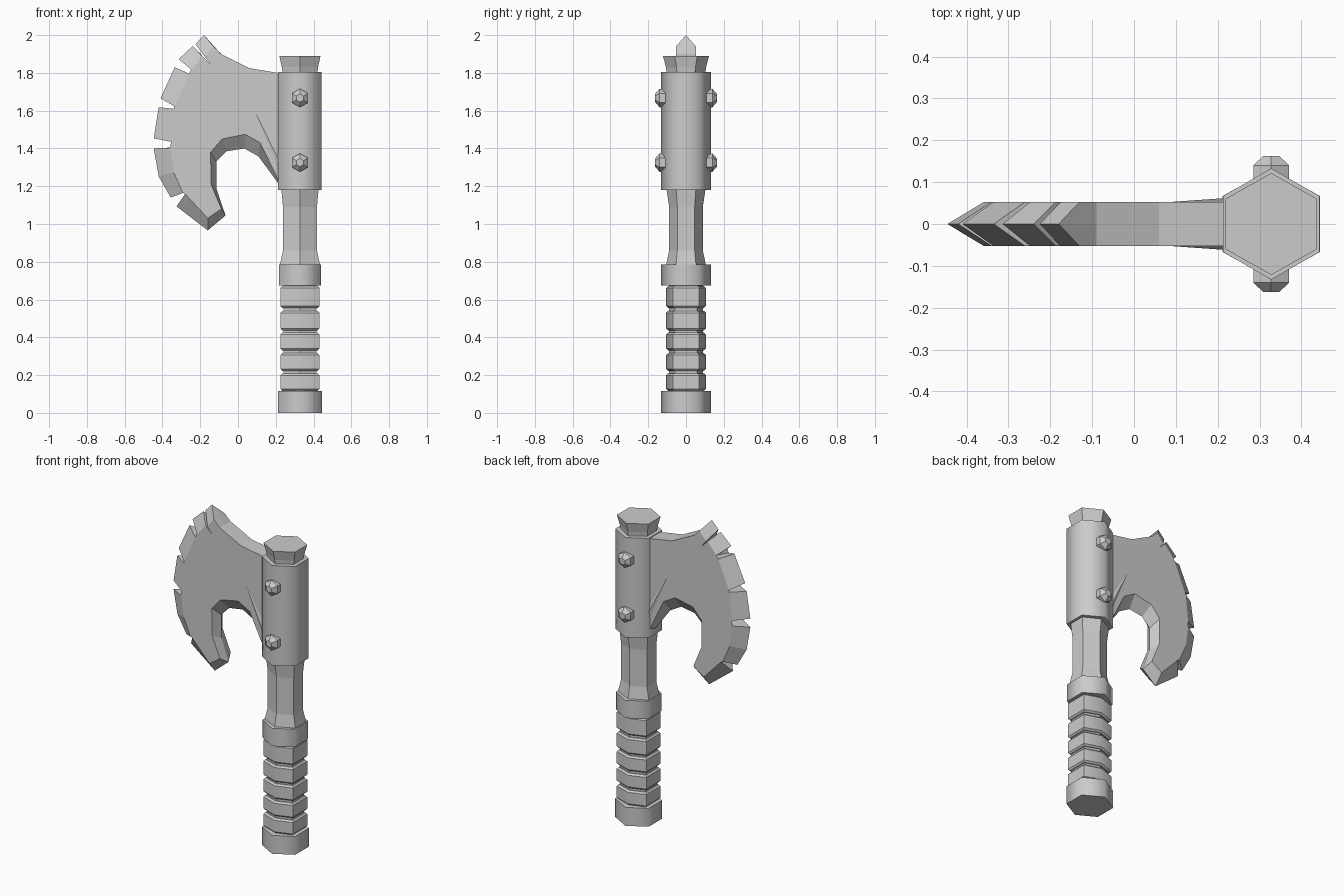
import bpy, bmesh, math

if "Cube" in bpy.data.objects:
    bpy.data.objects.remove(bpy.data.objects["Cube"])

CX = 0.328  # handle axis


def finish(name, bm, smooth=None):
    bmesh.ops.recalc_face_normals(bm, faces=bm.faces)
    me = bpy.data.meshes.new(name)
    bm.to_mesh(me)
    bm.free()
    ob = bpy.data.objects.new(name, me)
    bpy.context.collection.objects.link(ob)
    if smooth:
        bpy.ops.object.select_all(action='DESELECT')
        ob.select_set(True)
        bpy.context.view_layer.objects.active = ob
        bpy.ops.object.shade_smooth_by_angle(angle=math.radians(smooth))
    return ob


def loft(name, rings, smooth=None):
    """Hexagonal loft along z; ring = (z, half x, half y, half width of x flats)."""
    bm = bmesh.new()
    loops = []
    for z, hx, hy, f in rings:
        pts = [(hx, -f), (hx, f), (0, hy), (-hx, f), (-hx, -f), (0, -hy)]
        loops.append([bm.verts.new((CX + x, y, z)) for x, y in pts])
    for a, b in zip(loops, loops[1:]):
        for i in range(6):
            j = (i + 1) % 6
            bm.faces.new((a[i], a[j], b[j], b[i]))
    bm.faces.new(loops[0])
    bm.faces.new(loops[-1])
    return finish(name, bm, smooth)


# Handle fittings
loft("pommel", [(0, .116, .132, .067), (.115, .116, .132, .067)], 65)
loft("collar", [(.674, .112, .132, .066), (.785, .112, .132, .066)], 65)
loft("socket_sleeve", [(1.18, .115, .133, .067), (1.805, .115, .133, .067)], 65)
loft("shaft", [(.78, .107, .106, .053), (.86, .09, .089, .046),
               (1.09, .09, .089, .046), (1.20, .1, .106, .053)])
loft("top_cap", [(1.80, .092, .103, .048), (1.83, .096, .106, .05), (1.89, .109, .122, .06)])

# Grip core and wrapped bands
loft("grip_core", [(.1, .088, .09, .058), (.68, .088, .09, .058)])
for n, (a, b) in enumerate([(.117, .209), (.223, .316), (.331, .425), (.437, .54), (.555, .672)]):
    loft(f"grip_band_{n + 1}", [(a, .094, .095, .063), (a + .01, .103, .105, .07),
                                (b - .01, .103, .105, .07), (b, .094, .095, .063)], 40)

# Rivets on both sides of the sleeve
for side in (-1, 1):
    for z in (1.325, 1.667):
        bm = bmesh.new()
        loops = []
        for y, r in ((.08, .049), (.14, .049), (.163, .022)):
            loops.append([bm.verts.new((CX + r * math.sin(k * math.pi / 3), side * y,
                                        z + r * math.cos(k * math.pi / 3))) for k in range(6)])
        for a, b in zip(loops, loops[1:]):
            for i in range(6):
                bm.faces.new((a[i], a[i - 1], b[i - 1], b[i]))
        bm.faces.new(loops[0])
        bm.faces.new(loops[-1])
        finish("rivet", bm, 30)

# Blade outline: mid-plane point, then offset of the matching point on the flat face
outline = [
    (.25, 1.80, 0, 0), (.21, 1.80, 0, 0), (.06, 1.825, 0, 0), (-.09, 1.90, 0, 0),
    (-.18, 2.0, .05, -.06),
    (-.225, 1.952, .05, -.066), (-.145, 1.846, 0, 0), (-.24, 1.942, .054, -.055),
    (-.314, 1.873, .066, -.056), (-.182, 1.761, 0, 0), (-.335, 1.83, .075, -.034),
    (-.41, 1.666, .075, -.044), (-.31, 1.607, 0, 0), (-.42, 1.618, .08, -.008),
    (-.446, 1.454, .088, -.018), (-.235, 1.411, 0, 0), (-.446, 1.40, .088, .004),
    (-.42, 1.252, .08, .022), (-.356, 1.14, .064, .024), (-.272, 1.172, 0, 0),
    (-.325, 1.093, .045, .066), (-.16, .966, 0, .065), (-.066, 1.045, -.022, .035),
    (-.113, 1.183, -.03, .03), (-.115, 1.33, -.03, .05), (-.06, 1.385, -.024, .065),
    (.034, 1.40, .004, .075), (.108, 1.358, .01, .072), (.21, 1.22, 0, .02), (.25, 1.18, 0, .02),
]
bm = bmesh.new()
T = .053
mid = [bm.verts.new((x, 0, z)) for x, z, dx, dz in outline]
for y in (-T, T):
    face = [bm.verts.new((x + dx, y, z + dz)) for x, z, dx, dz in outline]
    for i in range(len(mid)):
        bm.faces.new((mid[i - 1], mid[i], face[i], face[i - 1]))
    bm.faces.new(face)
bmesh.ops.triangulate(bm, faces=[f for f in bm.faces if len(f.verts) > 4])
finish("blade", bm)

# Small raised crease where the blade meets the sleeve
for side in (-1, 1):
    bm = bmesh.new()
    v = [bm.verts.new((x, side * y, z)) for x, y, z in
         ((.077, .052, 1.62), (.22, .052, 1.39), (.22, .052, 1.27), (.22, .062, 1.33))]
    for f in ((0, 1, 3), (0, 3, 2), (1, 2, 3), (0, 2, 1)):
        bm.faces.new([v[k] for k in f])
    finish("blade_crease", bm)
